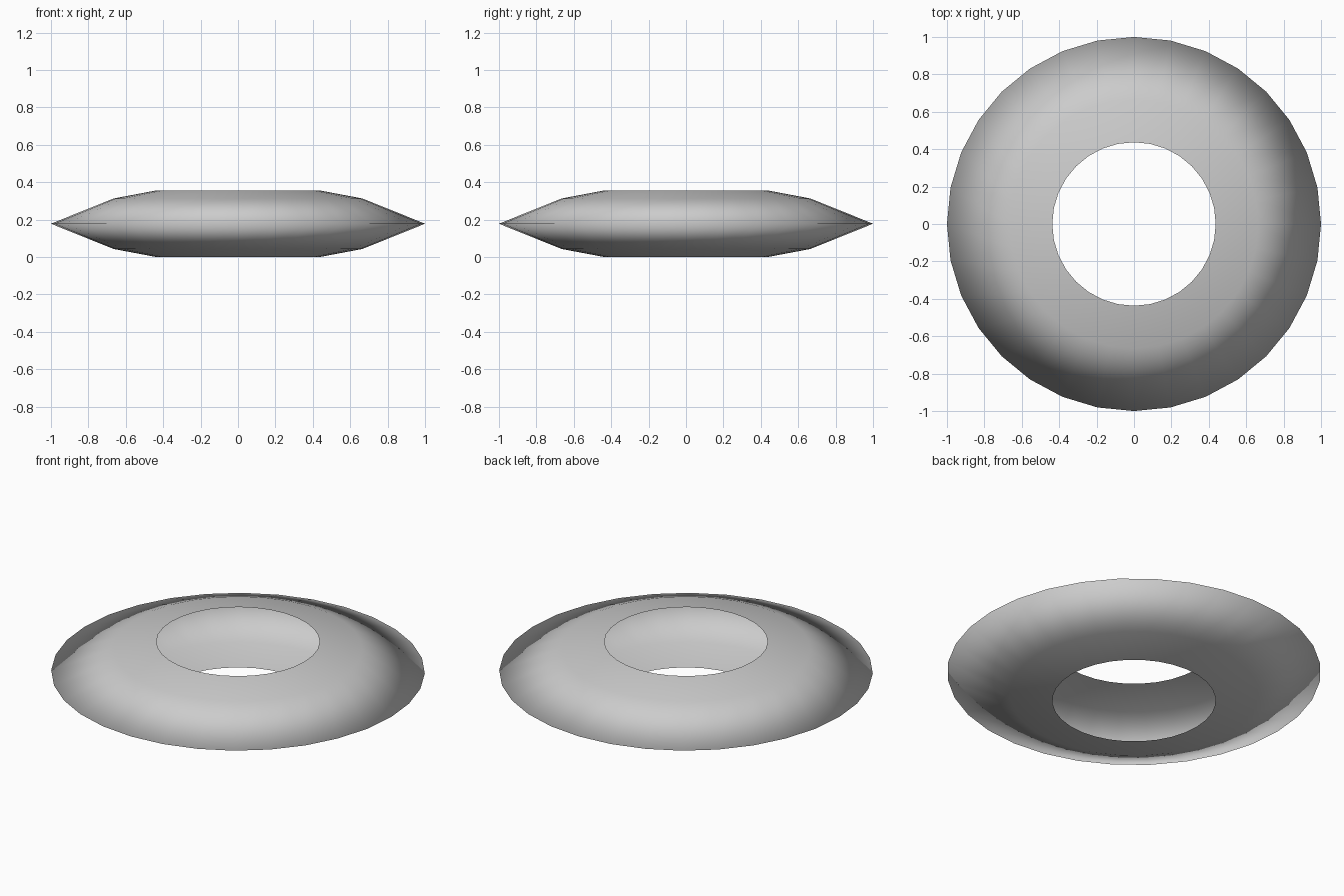
import bpy, bmesh, math

if "Cube" in bpy.data.objects:
    bpy.data.objects.remove(bpy.data.objects["Cube"])

SEGMENTS = 32
# Open lens-shaped cross-section (radius, height), from lower to upper hole edge
PROFILE = [(0.437, 0.0), (0.665, 0.043), (1.0, 0.178), (0.665, 0.313), (0.437, 0.356)]

# Hollow ring shell: the profile turned about the vertical axis
bm = bmesh.new()
verts = [bm.verts.new((r, 0, z)) for r, z in PROFILE]
edges = [bm.edges.new(pair) for pair in zip(verts, verts[1:])]
bmesh.ops.spin(bm, geom=verts + edges, cent=(0, 0, 0), axis=(0, 0, 1),
               angle=math.tau, steps=SEGMENTS, use_duplicate=False)
bmesh.ops.remove_doubles(bm, verts=bm.verts, dist=1e-4)
bmesh.ops.recalc_face_normals(bm, faces=bm.faces)

# Make the normals point outwards
bm.normal_update()
top_face = max(bm.faces, key=lambda f: f.calc_center_median().z)
if top_face.normal.z < 0:
    bmesh.ops.reverse_faces(bm, faces=bm.faces)

# Smooth shading carries over the thin outer rim
for face in bm.faces:
    face.smooth = True

mesh = bpy.data.meshes.new("ring_shell")
bm.to_mesh(mesh)
bm.free()
ring = bpy.data.objects.new("ring_shell", mesh)
bpy.context.collection.objects.link(ring)
